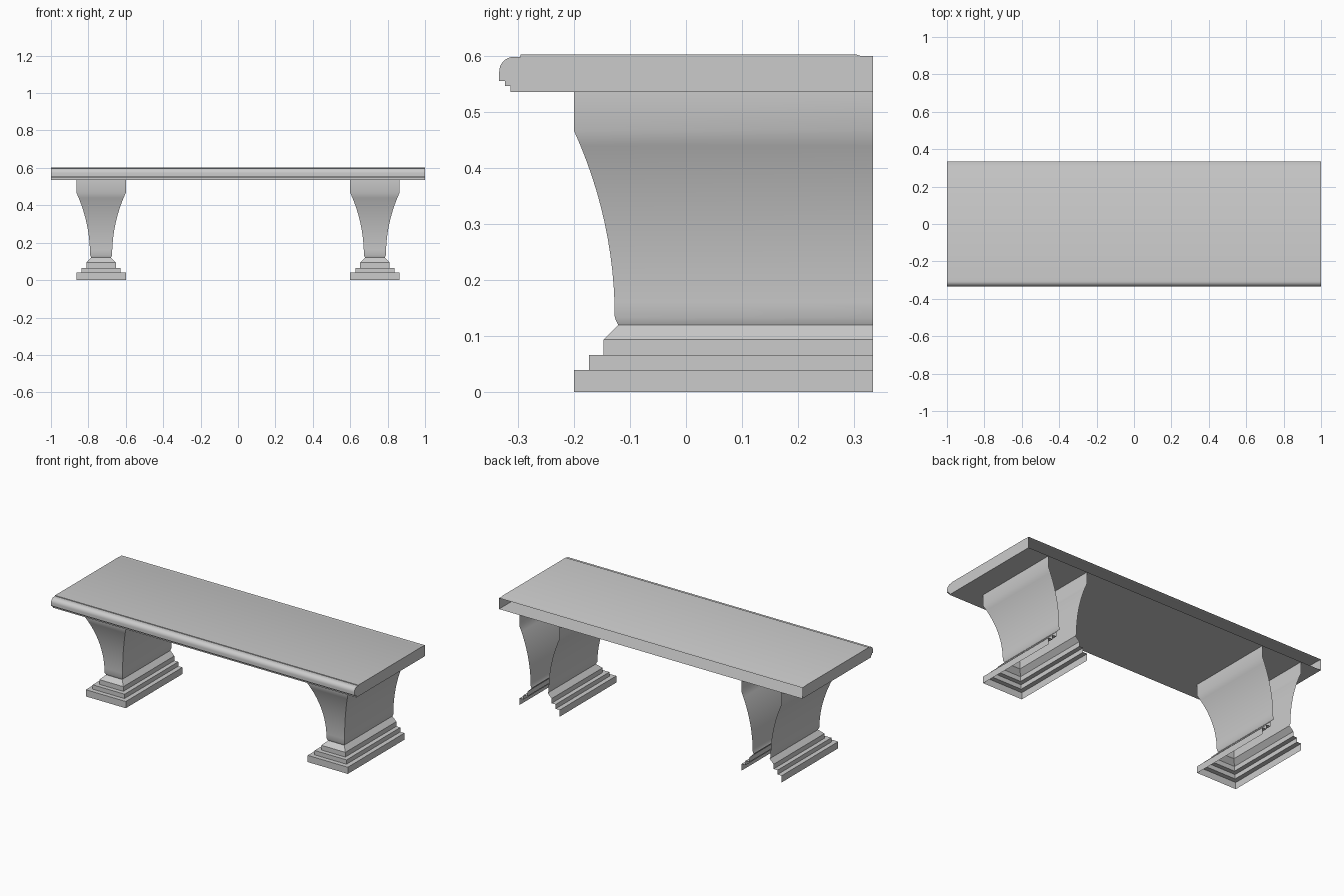
import bpy, bmesh, math

if "Cube" in bpy.data.objects:
    bpy.data.objects.remove(bpy.data.objects["Cube"])

BACK = 0.333  # the bench is open along its back plane


def loft(name, rows, caps=False):
    """Skin quads between rows of points, optionally capping both ends."""
    bm = bmesh.new()
    rings = [[bm.verts.new(p) for p in row] for row in rows]
    for a, b in zip(rings, rings[1:]):
        for j in range(len(a) - 1):
            bm.faces.new((a[j], a[j + 1], b[j + 1], b[j]))
    if caps:
        bm.faces.new(reversed(rings[0]))
        bm.faces.new(rings[-1])
    mesh = bpy.data.meshes.new(name)
    bm.to_mesh(mesh)
    bm.free()
    obj = bpy.data.objects.new(name, mesh)
    bpy.context.collection.objects.link(obj)
    bpy.ops.object.select_all(action='DESELECT')
    obj.select_set(True)
    bpy.context.view_layer.objects.active = obj
    bpy.ops.object.shade_smooth_by_angle(angle=math.radians(30))
    return obj


# Seat slab: moulded front profile (y, z), open at the back
nose = [(-0.307 - 0.026 * math.cos(t), 0.572 + 0.026 * math.sin(t))
        for t in (math.radians(90) * i / 8 for i in range(9))]
seat_profile = [(BACK, 0.535), (-0.313, 0.535), (-0.313, 0.546), (-0.323, 0.546),
                (-0.323, 0.555), (-0.333, 0.555), *nose,
                (-0.295, 0.598), (-0.295, 0.602), (0.304, 0.602),
                (0.310, 0.600), (BACK, 0.600)]
loft("seat", [[(x, y, z) for y, z in seat_profile] for x in (1, -1)], caps=True)

# Leg profile: (inset, height), stepped base, neck, flared shaft, top block
R, NECK, RISE = 0.80, 0.133, 0.334
flare = []
for i in range(13):
    h = RISE * i / 12
    flare.append((0.073 - (R - math.sqrt(R * R - h * h)), NECK + h))
leg_profile = [(0, 0), (0, 0.04), (0.027, 0.04), (0.027, 0.066), (0.053, 0.066),
               (0.053, 0.094), (0.079, 0.12), *flare, (0, 0.535)]

# Two legs, each wrapping front and both sides
for side, cx in (("left", -0.732), ("right", 0.732)):
    rows = []
    for inset, z in leg_profile:
        h, front = 0.132 - inset, -0.2 + inset
        rows.append([(cx - h, BACK, z), (cx - h, front, z),
                     (cx + h, front, z), (cx + h, BACK, z)])
    loft(side + "_leg", rows)
